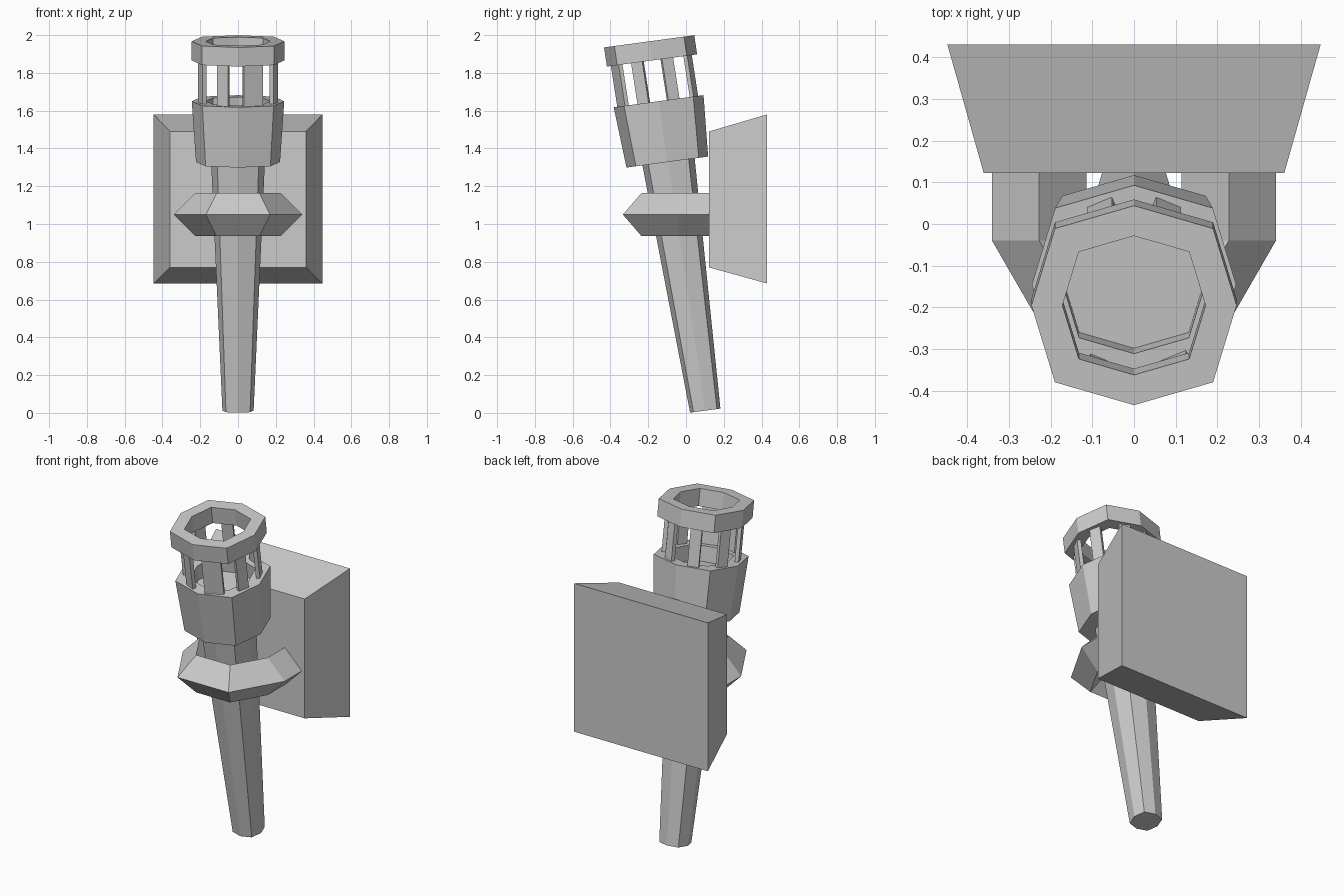
import bpy
import bmesh
from math import sin, cos, pi, radians
from mathutils import Vector

if "Cube" in bpy.data.objects:
    bpy.data.objects.remove(bpy.data.objects["Cube"])

TILT = radians(7.7)


def make(name, verts, faces):
    me = bpy.data.meshes.new(name)
    bm = bmesh.new()
    vs = [bm.verts.new(v) for v in verts]
    for f in faces:
        bm.faces.new([vs[i] for i in f])
    bmesh.ops.recalc_face_normals(bm, faces=bm.faces)
    bm.to_mesh(me)
    bm.free()
    ob = bpy.data.objects.new(name, me)
    bpy.context.collection.objects.link(ob)
    return ob


def loft(name, rings, ring_closed=False):
    """Skin equal-sized loops; cap the ends or join last loop to first."""
    n, m = len(rings[0]), len(rings)
    faces = []
    for i in range(m if ring_closed else m - 1):
        a, b = i * n, (i + 1) % m * n
        faces += [(a + j, a + (j + 1) % n, b + (j + 1) % n, b + j) for j in range(n)]
    if not ring_closed:
        faces += [tuple(range(n)), tuple(range((m - 1) * n, m * n))]
    return make(name, [p for r in rings for p in r], faces)


def tilted(pts, cy, cz):
    """Place 2D points on a disc leaning with the torch."""
    return [Vector((x, cy + v * cos(TILT), cz + v * sin(TILT))) for x, v in pts]


def octagon(r, cy, cz):
    pts = []
    for k in range(8):
        a = k * pi / 4
        s = r * (1.09 if k % 2 else 1.0)
        pts.append((1.02 * s * sin(a), -s * cos(a)))
    return tilted(pts, cy, cz)


# wall plate: tapered block
def rect(x, y, z0, z1):
    return [(-x, y, z0), (x, y, z0), (x, y, z1), (-x, y, z1)]


loft("wall_plate", [rect(0.447, 0.43, 0.685, 1.58), rect(0.36, 0.122, 0.77, 1.49)])

# bracket: half hexagonal ring of diamond section, with straight arms to the plate
R, r, cy, cz = 0.227, 0.113, -0.04, 1.05
path = [(pi, 0.17)] + [(pi + k * pi / 3, 0) for k in range(4)] + [(2 * pi, 0.17)]
sections = []
for a, back in path:
    sections.append([((R + d) * cos(a), cy + (R + d) * sin(a) + back, cz + h)
                     for d, h in ((r, 0), (0, r), (-r, 0), (0, -r))])
loft("bracket", sections)

# handle: tapering leaning shaft
loft("handle", [octagon(0.081, 0.102, 0.012), octagon(0.14, -0.094, 1.34)])

# cup: flared bowl with a shallow recess
loft("cup", [octagon(0.218, -0.099, 1.328), octagon(0.24, -0.145, 1.65),
             octagon(0.167, -0.145, 1.65), octagon(0.167, -0.132, 1.56)])

# top ring
loft("top_ring", [octagon(0.241, -0.18, 1.866), octagon(0.241, -0.195, 1.967),
                  octagon(0.168, -0.195, 1.967), octagon(0.168, -0.18, 1.866)], True)

# cage posts: one flat slat per octagon side, the front right one wider
for k in range(8):
    a = (k + 0.5) * pi / 4
    w = 0.054 if k == 0 else 0.032
    out = Vector((sin(a), -cos(a)))
    side = Vector((cos(a), sin(a)))
    pts = [out * (0.205 + t) + side * s
           for t, s in ((-0.011, -w), (0.011, -w), (0.011, w), (-0.011, w))]
    loft("cage_post_%d" % (k + 1), [tilted(pts, -0.145, 1.645), tilted(pts, -0.18, 1.87)])
